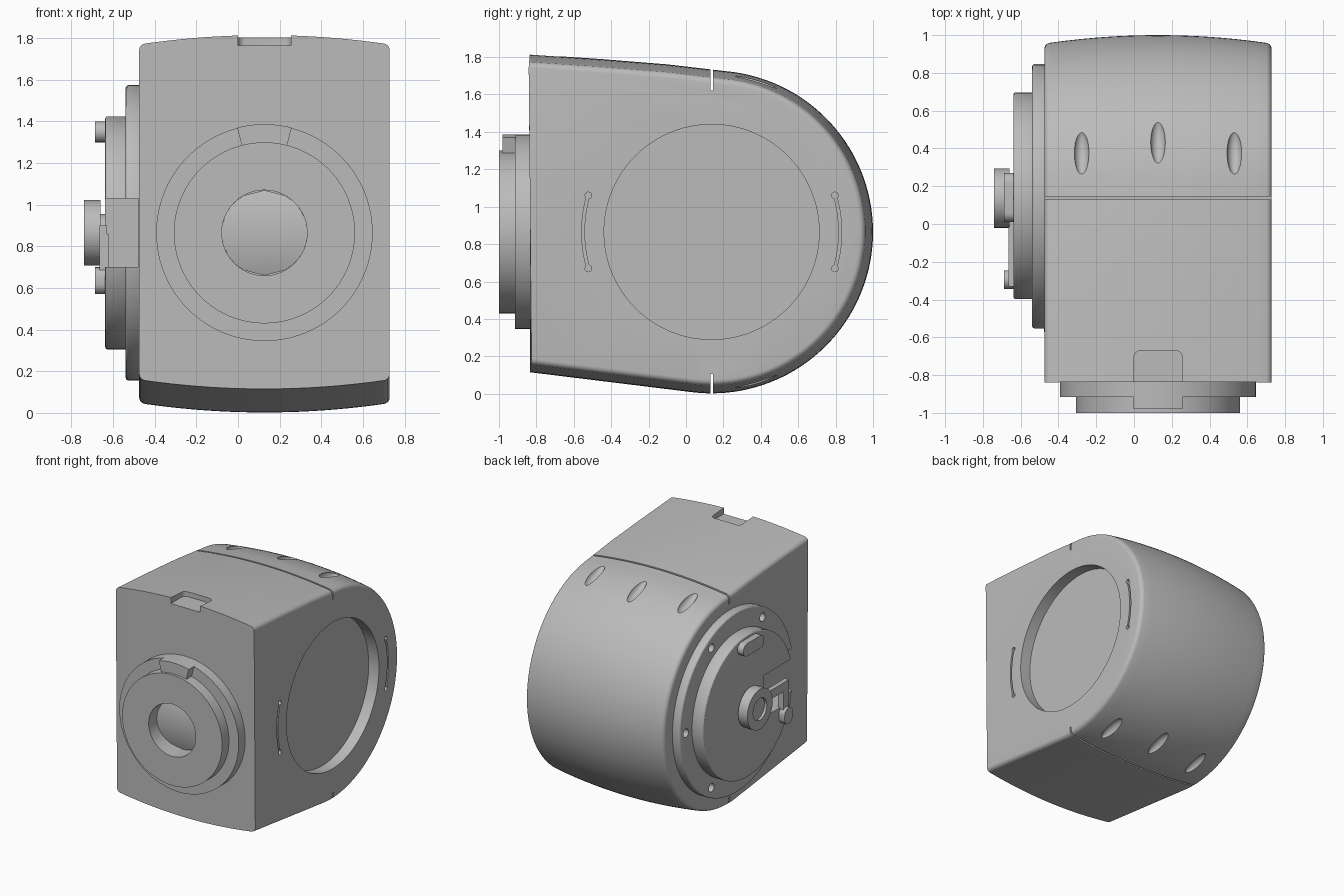
import bpy, bmesh, math
from mathutils import Matrix, Vector

if "Cube" in bpy.data.objects:
    bpy.data.objects.remove(bpy.data.objects["Cube"])

CX, CY, CZ, R = 0.127, 0.137, 0.865, 0.863   # shared axis centre and rear radius
FRONT = -0.835
grey = bpy.data.materials.new("warm_grey")
grey.diffuse_color = (0.5, 0.5, 0.5, 1)
grey.use_nodes = True
grey.node_tree.nodes["Principled BSDF"].inputs["Base Color"].default_value = grey.diffuse_color


def make(name, bm):
    bmesh.ops.recalc_face_normals(bm, faces=bm.faces)
    me = bpy.data.meshes.new(name)
    bm.to_mesh(me)
    bm.free()
    me.materials.append(grey)
    ob = bpy.data.objects.new(name, me)
    bpy.context.collection.objects.link(ob)
    return ob


def prism(name, pts, axis, a, b):
    """Extrude a closed outline along x (points are y,z) or y (points are x,z)."""
    bm = bmesh.new()
    put = (lambda p, t: (t, p[0], p[1])) if axis == "x" else (lambda p, t: (p[0], t, p[1]))
    lo, hi = ([bm.verts.new(put(p, t)) for p in pts] for t in (a, b))
    bm.faces.new(lo)
    bm.faces.new(hi)
    n = len(pts)
    for i in range(n):
        j = (i + 1) % n
        bm.faces.new((lo[i], lo[j], hi[j], hi[i]))
    return make(name, bm)


def arc(u, v, r, a0, a1, n):
    return [(u + r * math.cos(math.radians(a0 + (a1 - a0) * i / n)),
             v + r * math.sin(math.radians(a0 + (a1 - a0) * i / n))) for i in range(n + 1)]


def circle(u, v, r, n=96):
    return arc(u, v, r, 0, 360, n)[:-1]


def disc(name, axis, u, v, r, a, b, n=96):
    return prism(name, circle(u, v, r, n), axis, a, b)


def box(name, x0, x1, y0, y1, z0, z1):
    return prism(name, [(y0, z0), (y1, z0), (y1, z1), (y0, z1)], "x", x0, x1)


def obround(u, v, half, r, vertical=False):
    if vertical:
        return arc(u, v + half, r, 0, 180, 12) + arc(u, v - half, r, 180, 360, 12)
    return arc(u + half, v, r, -90, 90, 12) + arc(u - half, v, r, 90, 270, 12)


def cut(ob, cutter):
    bpy.context.view_layer.objects.active = ob
    mod = ob.modifiers.new("cut", 'BOOLEAN')
    mod.operation, mod.solver, mod.object = 'DIFFERENCE', 'EXACT', cutter
    bpy.ops.object.modifier_apply(modifier=mod.name)
    bpy.data.objects.remove(cutter)


def bevel(ob, width):
    bpy.context.view_layer.objects.active = ob
    mod = ob.modifiers.new("bevel", 'BEVEL')
    mod.width, mod.segments, mod.limit_method = width, 3, 'ANGLE'
    mod.angle_limit = math.radians(50)
    bpy.ops.object.modifier_apply(modifier=mod.name)


# Housing: D-shaped side profile lofted across x, crowned and rounded at both ends
prof = [(Vector((FRONT, 0.115)), Vector((-0.123, -0.99)))]
for i in range(73):
    a = math.radians(-97 + 182 * i / 72)
    n = Vector((math.cos(a), math.sin(a)))
    prof.append((Vector((CY, CZ)) + n * R, n))
for y, z in ((-0.10, 1.761), (-0.45, 1.789), (FRONT, 1.815)):
    prof.append((Vector((y, z)), Vector((0.083, 0.996))))

half, fil = 0.602, 0.028
stations = [(-half + fil) + (half - fil) * 2 * i / 20 for i in range(21)]
ends = [(half - fil + fil * math.sin(t), fil * (1 - math.cos(t)))
        for t in (math.pi / 2 * k / 5 for k in range(1, 6))]
stations = ([(-x, d) for x, d in reversed(ends)] + [(x, 0) for x in stations] + ends)
bm = bmesh.new()
rings = []
for x, d in stations:
    off = d + 0.045 * (x / half) ** 2
    ring = []
    for p, n in prof:
        q = p - n * off
        ring.append(bm.verts.new((CX + x, FRONT if p.x == FRONT else q.x, q.y)))
    rings.append(ring)
for a, b in zip(rings, rings[1:]):
    for i in range(len(a)):
        j = (i + 1) % len(a)
        bm.faces.new((a[i], a[j], b[j], b[i]))
bm.faces.new(rings[0])
bm.faces.new(rings[-1])
housing = make("housing", bm)

# Round recess on the right side
cut(housing, disc("c", "x", CY, CZ, 0.575, 0.64, 0.9))
# Split seam at top and bottom
cut(housing, box("c", -1, 1, 0.131, 0.145, 1.62, 2))
cut(housing, box("c", -1, 1, 0.131, 0.145, -0.5, 0.105))
# Key notch in the top front edge
notch = arc(0.22, -0.705, 0.035, 0, 90, 6) + arc(0.035, -0.705, 0.035, 90, 180, 6)
notch = [(0.0, -0.9), (0.255, -0.9)] + notch
bm = bmesh.new()
f = bm.faces.new([bm.verts.new((x, y, 1.765)) for x, y in notch])
ext = bmesh.ops.extrude_face_region(bm, geom=[f])
bmesh.ops.translate(bm, vec=(0, 0, 0.3), verts=[v for v in ext["geom"] if isinstance(v, bmesh.types.BMVert)])
cut(housing, make("c", bm))
# Grip dimples, mirrored top and bottom
for dx, sink, ang in ((-0.405, 0.021, 16.5), (0, 0, 20), (0.405, 0.021, 16.5)):
    for s in (1, -1):
        t = math.radians(ang)
        r = R - sink + 0.01
        bm = bmesh.new()
        bmesh.ops.create_uvsphere(bm, u_segments=24, v_segments=16, radius=1)
        m = (Matrix.Translation((CX + dx, CY + r * math.sin(t), CZ + s * r * math.cos(t)))
             @ Matrix.Rotation(-s * t, 4, 'X') @ Matrix.Diagonal((0.04, 0.125, 0.045, 1)))
        bmesh.ops.transform(bm, matrix=m, verts=bm.verts)
        cut(housing, make("c", bm))
# Curved slots with round ends on the right side
for mid in (0, 180):
    pts = arc(CY, CZ, 0.695, mid - 16.5, mid + 16.5, 16) + arc(CY, CZ, 0.68, mid + 16.5, mid - 16.5, 16)
    cut(housing, prism("c", pts, "x", 0.66, 0.9))
    for e in (-16.5, 16.5):
        y, z = arc(CY, CZ, 0.687, mid + e, mid + e, 1)[0]
        cut(housing, disc("c", "x", y, z, 0.018, 0.655, 0.9, 16))
# Front bore
cut(housing, disc("c", "y", CX, CZ, 0.205, -1.1, -0.80))

# Front flange and collar with the bore through them
for name, r, a, b in (("front_flange", 0.52, -0.915, FRONT), ("front_collar", 0.435, -1.0, -0.915)):
    ob = disc(name, "y", CX, CZ, r, a, b)
    cut(ob, disc("c", "y", CX, CZ, 0.205, -1.2, -0.5))
# Locating key on top of the collar
prism("front_key", arc(CX, CZ, 0.522, 75.5, 104.5, 12) + arc(CX, CZ, 0.425, 104.5, 75.5, 12),
      "y", -0.98, -0.91)
# Curved window at the bottom of the bore
bm = bmesh.new()
bmesh.ops.create_grid(bm, x_segments=2, y_segments=16, size=0.205)
for v in bm.verts:
    x, z = v.co.x, v.co.y
    w = math.sqrt(max(0.0, 0.205 ** 2 - z * z))
    v.co = (CX + x / 0.205 * w, -0.90 + 0.6 - math.sqrt(0.36 - z * z), CZ + z)
bmesh.ops.remove_doubles(bm, verts=bm.verts, dist=0.0005)
make("bore_window", bm)

# Left side mounting plates with a slot open to the front
outer = disc("outer_plate", "x", CY, CZ, 0.71, -0.54, -0.46)
bevel(outer, 0.015)
for k in range(6):
    y, z = arc(CY, CZ, 0.635, 60 * k, 60 * k, 1)[0]
    cut(outer, disc("c", "x", y, z, 0.033, -0.7, -0.485, 24))
inner = disc("inner_plate", "x", CY, CZ, 0.56, -0.638, -0.53)
bevel(inner, 0.012)
for ob in (outer, inner):
    cut(ob, box("c", -0.8, -0.477, -0.8, -0.05, 0.70, 1.03))

# Knob with a dished face, on its neck
disc("knob_neck", "x", CY, CZ, 0.09, -0.67, -0.63, 48)
knob = disc("knob", "x", CY, CZ, 0.157, -0.74, -0.66, 64)
cut(knob, disc("c", "x", CY, CZ, 0.085, -0.8, -0.72, 48))
# Lever from the knob, with its stops
box("lever", -0.665, -0.63, -0.33, CY, 0.83, 0.90)
box("lever_drop", -0.665, -0.62, -0.33, -0.26, 0.66, 0.86)
prism("lower_stop", obround(-0.295, 0.635, 0.015, 0.05, True), "x", -0.688, -0.60)
prism("upper_stop", obround(0.14, 1.35, 0.08, 0.05), "x", -0.688, -0.63)

# Smooth curved surfaces while keeping hard edges
for ob in bpy.data.objects:
    ob.select_set(True)
bpy.context.view_layer.objects.active = housing
bpy.ops.object.shade_smooth_by_angle(angle=math.radians(28))
